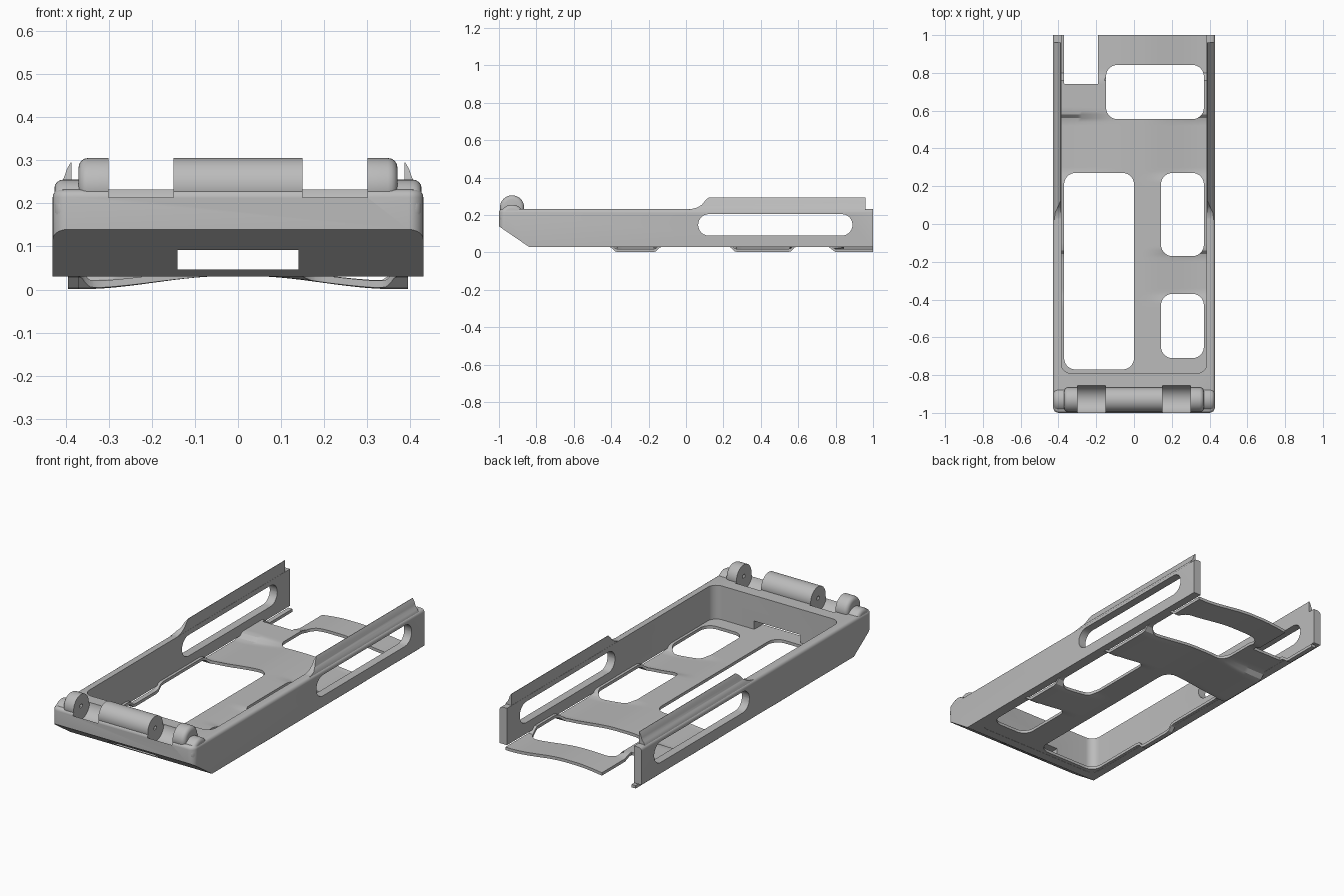
import bpy, bmesh, math

cube = bpy.data.objects.get("Cube")
if cube:
    bpy.data.objects.remove(cube, do_unlink=True)

grey = bpy.data.materials.new("matte_grey")
grey.use_nodes = True
COLOUR = (0.5, 0.5, 0.5, 1)
grey.diffuse_color = COLOUR
grey.node_tree.nodes["Principled BSDF"].inputs["Base Color"].default_value = COLOUR


def finish(name, bm):
    bmesh.ops.recalc_face_normals(bm, faces=bm.faces)
    mesh = bpy.data.meshes.new(name)
    bm.to_mesh(mesh)
    bm.free()
    mesh.materials.append(grey)
    obj = bpy.data.objects.new(name, mesh)
    bpy.context.collection.objects.link(obj)
    return obj


def prism(name, outline, axis, lo, hi, bevel=None):
    """Extrude a 2D outline along an axis; bevel = (edge rule, width)."""
    place = {"x": lambda a, b, t: (t, a, b),
             "y": lambda a, b, t: (a, t, b),
             "z": lambda a, b, t: (a, b, t)}[axis]
    bm = bmesh.new()
    rings = [[bm.verts.new(place(a, b, t)) for a, b in outline] for t in (lo, hi)]
    for ring in rings:
        bm.faces.new(ring)
    n = len(outline)
    for i in range(n):
        j = (i + 1) % n
        bm.faces.new((rings[0][i], rings[0][j], rings[1][j], rings[1][i]))
    bmesh.ops.recalc_face_normals(bm, faces=bm.faces)
    if bevel:
        rule, width = bevel
        edges = [e for e in bm.edges if all(rule(v.co) for v in e.verts)]
        bmesh.ops.bevel(bm, geom=edges, offset=width, segments=4, profile=0.5, affect="EDGES")
    return finish(name, bm)


def rounded(a0, a1, b0, b1, r, steps=7):
    """Rounded rectangle outline."""
    pts = []
    corners = ((a1 - r, b1 - r), (a0 + r, b1 - r), (a0 + r, b0 + r), (a1 - r, b0 + r))
    for k, (ca, cb) in enumerate(corners):
        for i in range(steps + 1):
            t = math.pi / 2 * (k + i / steps)
            pts.append((ca + r * math.cos(t), cb + r * math.sin(t)))
    return pts


def box(a0, a1, b0, b1):
    return [(a0, b0), (a1, b0), (a1, b1), (a0, b1)]


def circle(a, b, r, n=40):
    return [(a + r * math.cos(2 * math.pi * i / n), b + r * math.sin(2 * math.pi * i / n))
            for i in range(n)]


def cut(obj, outline, axis, lo, hi):
    """Subtract a prism from an object."""
    cutter = prism("cutter", outline, axis, lo, hi)
    cutter.hide_render = True
    mod = obj.modifiers.new("cut", "BOOLEAN")
    mod.operation, mod.solver, mod.object = "DIFFERENCE", "EXACT", cutter
    bpy.context.view_layer.objects.active = obj
    bpy.ops.object.modifier_apply(modifier=mod.name)
    bpy.data.objects.remove(cutter, do_unlink=True)


HINGE = (-0.93, 0.24)
side_slot = rounded(0.065, 0.89, 0.09, 0.205, 0.057)

# Frame: side walls and front block
frame = prism("frame", rounded(-0.43, 0.43, -1, 1.1, 0.035), "z", 0.03, 0.232,
              (lambda c: c.z > 0.22, 0.018))
cut(frame, box(-1, 1, 1, 1.5), "z", -1, 1)
cut(frame, [(-1.16, 0.25 - 0.001), (-1.16, 0), (-0.796, 0)], "x", -1, 1)
cut(frame, rounded(-0.385, 0.385, -0.79, 1.6, 0.05), "z", -1, 1)
cut(frame, side_slot, "x", -1, 1)
cut(frame, box(-0.14, 0.14, 0.046, 0.092), "y", -1.2, -0.7)
for s in (-1, 1):
    cut(frame, circle(*HINGE, 0.075), "x", *sorted((s * 0.15, s * 0.30)))

# Floor: thin sheet whose cross bars bow down at the sides
def ramp(t):
    t = min(max(t, 0), 1)
    return t * t * (3 - 2 * t)


BARS = ((-0.37, -0.17), (0.27, 0.55), (0.80, 1.0))


def sag(x, y):
    gap = min(max(lo - y, y - hi, 0) for lo, hi in BARS)
    return 0.03 * ramp((abs(x) - 0.03) / 0.33) * (1 - ramp(gap / 0.04))


bm = bmesh.new()
bmesh.ops.create_grid(bm, x_segments=40, y_segments=90, size=1)
lower = list(bm.verts)
ext = bmesh.ops.extrude_face_region(bm, geom=list(bm.faces), use_keep_orig=True)
upper = {g for g in ext["geom"] if isinstance(g, bmesh.types.BMVert)}
for v in bm.verts:
    x, y = v.co.x * 0.395, 0.1 + v.co.y * 0.9
    v.co = (x, y, 0.031 - sag(x, y) + (0.016 if v in upper else 0))
floor = finish("floor_sheet", bm)
for x0, x1, y0, y1, r in ((-0.37, 0, -0.77, 0.27, 0.06),
                          (0.143, 0.37, -0.17, 0.27, 0.06),
                          (0.143, 0.37, -0.71, -0.37, 0.06),
                          (-0.148, 0.37, 0.555, 0.842, 0.06),
                          (-0.37, -0.19, 0.742, 1.3, 0.003)):
    cut(floor, rounded(x0, x1, y0, y1, r), "z", -1, 1)

parts = [frame, floor]
for s, side in ((1, "left"), (-1, "right")):
    # Raised curved rail on top of each wall
    section = [(0.386, 0.21), (0.425, 0.21), (0.424, 0.226), (0.416, 0.243), (0.407, 0.252),
               (0.402, 0.265), (0.397, 0.28), (0.388, 0.295), (0.386, 0.295)]
    rail = prism(side + "_rail", [(s * x, z) for x, z in section], "y", 0.02, 0.96)
    cut(rail, [(-0.1, 0.232), (0.03, 0.232), (0.06, 0.24), (0.085, 0.255), (0.105, 0.28),
               (0.125, 0.297), (0.125, 0.4), (-0.1, 0.4)], "x", -1, 1)

    # Outer hinge knuckle with rounded outside end
    knuckle = prism(side + "_hinge_knuckle", circle(*HINGE, 0.065), "x", s * 0.30, s * 0.37,
                    (lambda c: abs(c.x) > 0.36, 0.022))
    cut(knuckle, circle(*HINGE, 0.012, 16), "x", *sorted((s * 0.29, s * 0.345)))

    # Shoulder hump outside the knuckle
    shoulder = prism(side + "_shoulder", circle(-0.93, 0.188, 0.067), "x", s * 0.36, s * 0.426,
                     (lambda c: abs(c.x) > 0.42, 0.02))
    parts += [rail, knuckle, shoulder]

# Central hinge barrel with pin hole
barrel = prism("hinge_barrel", circle(*HINGE, 0.065), "x", -0.15, 0.15)
cut(barrel, circle(*HINGE, 0.012, 16), "x", -0.3, 0.3)
parts.append(barrel)

# Smooth shading with sharp edges
bpy.ops.object.select_all(action="DESELECT")
for obj in parts:
    obj.select_set(True)
bpy.context.view_layer.objects.active = frame
bpy.ops.object.shade_smooth_by_angle(angle=math.radians(30))
